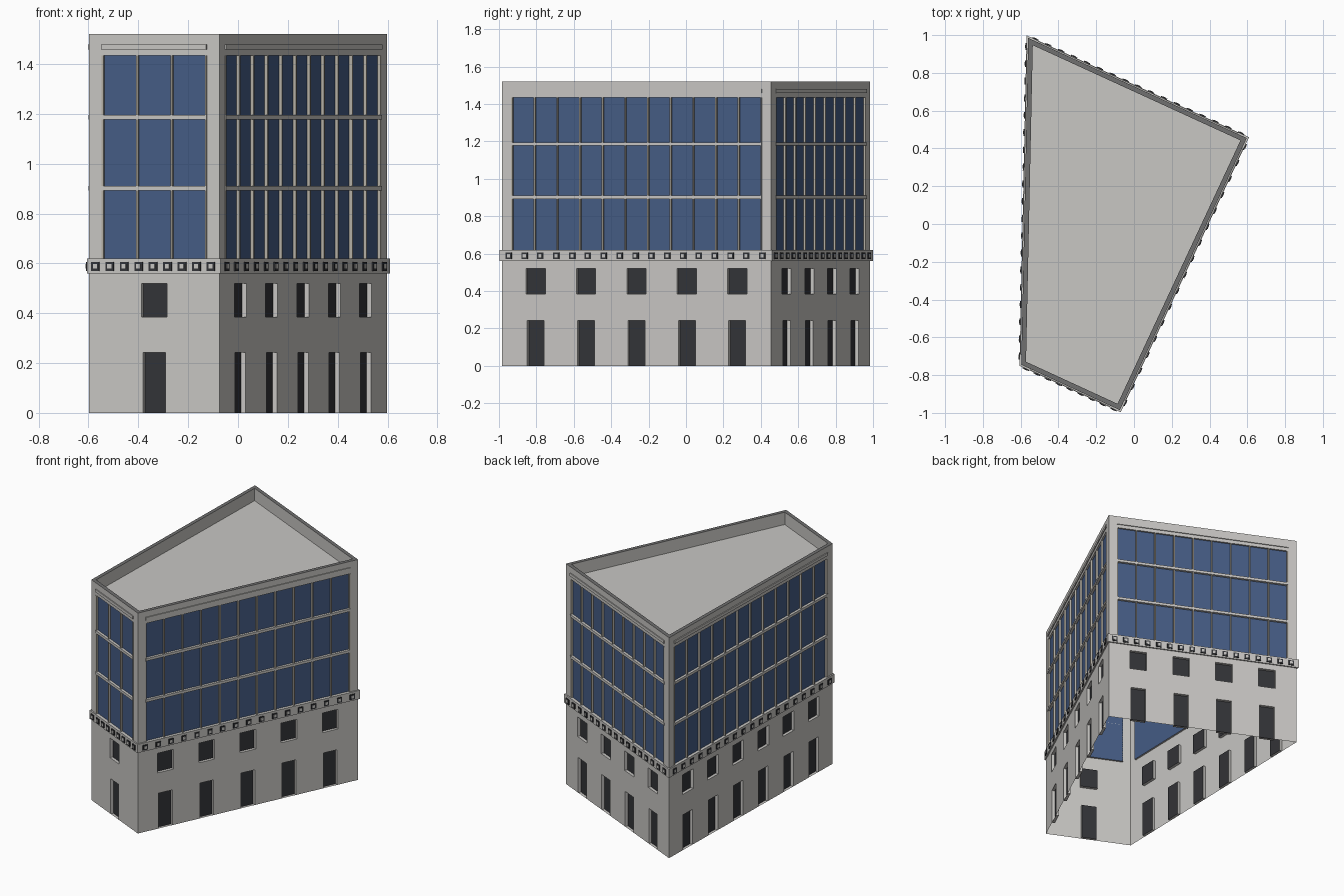
import bpy, bmesh
from mathutils import Vector

if "Cube" in bpy.data.objects:
    bpy.data.objects.remove(bpy.data.objects["Cube"])

# Footprint corners, counter-clockwise
CORNERS = [Vector(c) for c in ((-0.597, -0.745), (-0.075, -0.985), (0.597, 0.455), (-0.56, 0.985))]
# Per side: name, window columns, glazing panels, band ornaments
SIDES = [("front", 1, 3, 9), ("right", 5, 11, 17), ("back", 4, 9, 17), ("left", 6, 12, 19)]
TOP, ROOF = 1.52, 1.435
GLAZE = (0.62, 1.435)
BAND = (0.56, 0.62)
MARGIN = 0.055


def material(name, rgb):
    m = bpy.data.materials.new(name)
    m.diffuse_color = (*rgb, 1)
    m.use_nodes = True
    m.node_tree.nodes["Principled BSDF"].inputs["Base Color"].default_value = m.diffuse_color
    return m


WALL = material("pale stone", (0.58, 0.57, 0.55))
GLASS = material("blue glass", (0.06, 0.108, 0.235))
DARK = material("dark pane", (0.033, 0.034, 0.039))
MULLION = material("beige metal", (0.47, 0.44, 0.38))
COPING = material("grey coping", (0.16, 0.16, 0.16))


def finish(bm, name, mats):
    mesh = bpy.data.meshes.new(name)
    bm.to_mesh(mesh)
    bm.free()
    for m in mats:
        mesh.materials.append(m)
    ob = bpy.data.objects.new(name, mesh)
    bpy.context.collection.objects.link(ob)
    return ob


def offset(dist):
    """Footprint moved outward by dist (inward when negative)."""
    out = []
    for i, p in enumerate(CORNERS):
        a = (p - CORNERS[i - 1]).normalized()
        b = (CORNERS[(i + 1) % 4] - p).normalized()
        na, nb = Vector((a.y, -a.x)), Vector((b.y, -b.x))
        out.append(p + (na + nb) * dist / (1 + na.dot(nb)))
    return out


def loft(name, rings, mats, rule=None, cap=False):
    """Skin a list of (offset, z) rings around the footprint."""
    bm = bmesh.new()
    loops = [[bm.verts.new((p.x, p.y, z)) for p in offset(d)] for d, z in rings]
    for k, (lo, hi) in enumerate(zip(loops, loops[1:])):
        for i in range(4):
            j = (i + 1) % 4
            f = bm.faces.new((lo[i], lo[j], hi[j], hi[i]))
            f.material_index = rule(k) if rule else 0
    if cap:
        bm.faces.new(loops[-1])
    return finish(bm, name, mats)


class Side:
    """Coordinates on one wall: u along it, z up, w outward."""
    def __init__(self, i):
        self.o = CORNERS[i]
        d = CORNERS[(i + 1) % 4] - self.o
        self.length = d.length
        self.d = d.normalized()
        self.n = Vector((self.d.y, -self.d.x))

    def at(self, u, z, w=0.0):
        p = self.o + self.d * u + self.n * w
        return (p.x, p.y, z)

    def box(self, bm, u0, u1, z0, z1, w0, w1, mat=0):
        lo, hi = [[bm.verts.new(self.at(u, z, w)) for u, z in
                   ((u0, z0), (u1, z0), (u1, z1), (u0, z1))] for w in (w0, w1)]
        faces = [bm.faces.new(hi), bm.faces.new(lo[::-1])]
        for i in range(4):
            j = (i + 1) % 4
            faces.append(bm.faces.new((lo[i], lo[j], hi[j], hi[i])))
        for f in faces:
            f.material_index = mat

    def quad(self, bm, pts, mat=0):
        f = bm.faces.new([bm.verts.new(self.at(*p)) for p in pts])
        f.material_index = mat

    def wall(self, name, holes):
        """Wall sheet with recessed openings (u0, u1, z0, z1, depth, pane material)."""
        bm = bmesh.new()
        us = sorted({0, self.length, *[u for h in holes for u in h[:2]]})
        zs = sorted({0, TOP, *[z for h in holes for z in h[2:4]]})
        for u0, u1 in zip(us, us[1:]):
            for z0, z1 in zip(zs, zs[1:]):
                u, z = (u0 + u1) / 2, (z0 + z1) / 2
                if not any(h[0] < u < h[1] and h[2] < z < h[3] for h in holes):
                    self.quad(bm, ((u0, z0), (u1, z0), (u1, z1), (u0, z1)))
        for u0, u1, z0, z1, depth, mat in holes:
            rim = ((u0, z0), (u1, z0), (u1, z1), (u0, z1))
            self.quad(bm, [(u, z, -depth) for u, z in rim], mat)
            for a, b in zip(rim, rim[1:] + rim[:1]):
                self.quad(bm, (a, b, (*b, -depth), (*a, -depth)))
        bmesh.ops.remove_doubles(bm, verts=bm.verts, dist=1e-5)
        finish(bm, name, (WALL, GLASS, DARK))


for i, (name, columns, panels, ornaments) in enumerate(SIDES):
    s = Side(i)
    L = s.length
    g0, g1 = MARGIN, L - MARGIN

    # Wall with doors, windows and the large glazed opening
    holes = [(g0, g1, *GLAZE, 0.012, 1)]
    for c in range(columns):
        u = L / 2 if columns == 1 else 0.2 + c * (L - 0.4) / (columns - 1)
        holes.append((u - 0.05, u + 0.05, 0.0, 0.243, 0.02, 2))
        holes.append((u - 0.057, u + 0.057, 0.385, 0.52, 0.02, 2))
    s.wall(name + "_wall", holes)

    # Upright glazing bars
    bm = bmesh.new()
    for k in range(panels + 1):
        u = g0 + 0.004 + k * (g1 - g0 - 0.008) / panels
        s.box(bm, u - 0.004, u + 0.004, *GLAZE, -0.012, 0.0015)
    finish(bm, name + "_mullions", (MULLION,))

    # Floor bars across the glazing, and the moulding above it
    bm = bmesh.new()
    for z in (0.902, 1.186):
        s.box(bm, g0, g1, z - 0.009, z + 0.009, -0.012, 0.005)
    s.box(bm, g0, g1, 1.459, 1.479, 0, 0.006)
    finish(bm, name + "_floor_bars", (WALL,))

    # Square ornaments along the band
    bm = bmesh.new()
    for k in range(ornaments):
        u = (k + 0.5) * L / ornaments
        s.box(bm, u - 0.018, u + 0.018, 0.57, 0.605, 0.006, 0.014, 0)
        s.box(bm, u - 0.009, u + 0.009, 0.579, 0.597, 0.008, 0.016, 1)
    finish(bm, name + "_band_ornaments", (DARK, WALL))

# Projecting band between the lower floors and the glazing
loft("band", [(0, BAND[0]), (0.009, BAND[0]), (0.009, BAND[1]), (0, BAND[1])], (WALL,))

# Coping, inner parapet and flat roof
loft("parapet_and_roof", [(0, TOP), (-0.025, TOP), (-0.025, ROOF)], (WALL, COPING),
     rule=lambda k: 1 if k == 0 else 0, cap=True)
